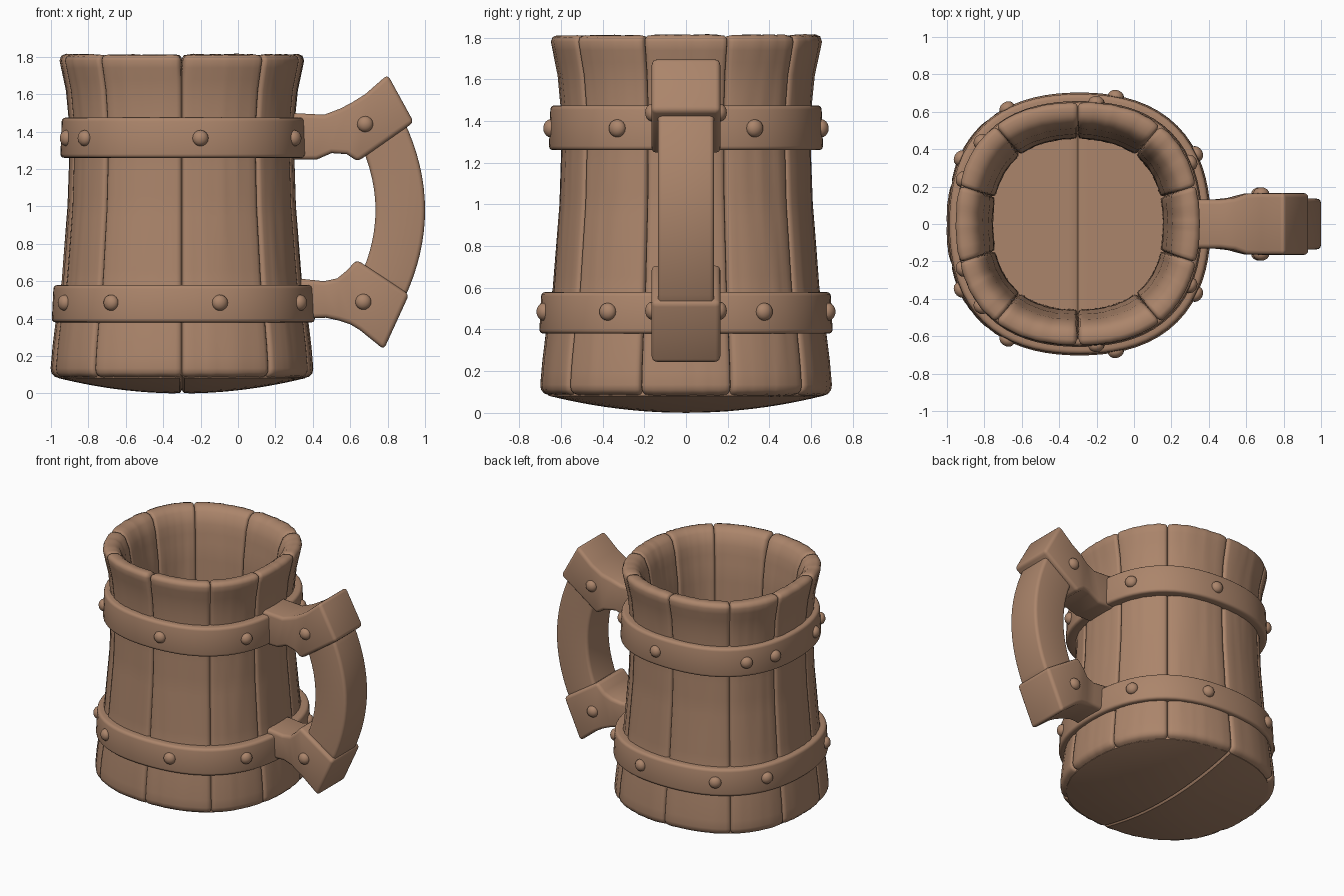
import bpy, bmesh, math, random
from mathutils import Vector, Matrix, noise

random.seed(4)
cube = bpy.data.objects.get("Cube")
if cube:
    bpy.data.objects.remove(cube, do_unlink=True)

CX = -0.30                      # mug axis
HOOP_X = -0.292                 # hoops sit slightly towards the handle
COLOUR = (0.41, 0.235, 0.147, 1)
wood = bpy.data.materials.new("warm brown")
wood.use_nodes = True
wood.diffuse_color = COLOUR
shader = wood.node_tree.nodes["Principled BSDF"]
shader.inputs["Base Color"].default_value = COLOUR
shader.inputs["Roughness"].default_value = 0.8


def finish(name, bm, angle=40):
    bmesh.ops.recalc_face_normals(bm, faces=bm.faces)
    mesh = bpy.data.meshes.new(name)
    bm.to_mesh(mesh)
    bm.free()
    mesh.materials.append(wood)
    obj = bpy.data.objects.new(name, mesh)
    bpy.context.collection.objects.link(obj)
    bpy.ops.object.select_all(action="DESELECT")
    obj.select_set(True)
    bpy.context.view_layer.objects.active = obj
    bpy.ops.object.shade_smooth_by_angle(angle=math.radians(angle))


def loft(name, sections, cyclic=False, bevel=0, angle=40):
    """Skin closed loops of points; cap the ends unless cyclic."""
    bm = bmesh.new()
    loops = [[bm.verts.new(p) for p in s] for s in sections]
    n = len(loops[0])
    pairs = list(zip(loops, loops[1:]))
    if cyclic:
        pairs.append((loops[-1], loops[0]))
    else:
        bm.faces.new(loops[0])
        bm.faces.new(loops[-1])
    for a, b in pairs:
        for i in range(n):
            j = (i + 1) % n
            bm.faces.new((a[i], a[j], b[j], b[i]))
    if bevel:
        bmesh.ops.recalc_face_normals(bm, faces=bm.faces)
        sharp = [e for e in bm.edges if e.calc_face_angle(0) > 0.7]
        bmesh.ops.bevel(bm, geom=sharp, offset=bevel, segments=3,
                        profile=0.5, affect="EDGES")
    finish(name, bm, angle)


def polar(r, a, z, cx=CX):
    """Point on the slightly squared-off round plan of the mug."""
    r *= 1 + 0.055 * math.sin(2 * a) ** 2
    return Vector((cx + r * math.cos(a), r * math.sin(a), z))


def densify(points, step):
    out = []
    for p, q in zip(points, points[1:]):
        p, q = Vector(p), Vector(q)
        n = max(1, round((q - p).length / step))
        out += [p.lerp(q, i / n) for i in range(n)]
    return out + [Vector(points[-1])]


# Staves: one ring of ten planks with rounded grooves between them
profile = densify([(0.5, 0.08), (0.64, 0.08), (0.68, 0.092), (0.696, 0.11),
                   (0.70, 0.135), (0.69, 0.25), (0.674, 0.38), (0.64, 0.6),
                   (0.608, 1.0), (0.60, 1.25), (0.604, 1.48), (0.617, 1.62),
                   (0.642, 1.74), (0.65, 1.78), (0.642, 1.803), (0.62, 1.812),
                   (0.575, 1.808), (0.54, 1.78), (0.51, 1.7), (0.48, 1.5),
                   (0.46, 1.2), (0.455, 0.18)], 0.06)
inward = []
for i in range(len(profile)):
    t = (profile[(i + 1) % len(profile)] - profile[i - 1]).normalized()
    inward.append(Vector((-t.y, t.x)))

seams = [18, 50, 90, 130, 162, 198, 230, 270, 310, 342, 378]
groove = {0: 0.024, 0.012: 0.011, 0.03: 0.003, 0.07: 0.0005}
steps = list(groove) + [0.14 + 0.06 * i for i in range(13)]
steps += [1 - u for u in reversed(list(groove)) if u]
sections = []
for k, (start, end) in enumerate(zip(seams, seams[1:])):
    swell = random.uniform(-0.003, 0.003)
    for u in steps:
        a = math.radians(start + (end - start) * u)
        near = min(u, 1 - u)
        depth = next((d for g, d in groove.items() if abs(g - near) < 1e-4), 0)
        front_seam = (k == 7 and u < 0.5) or (k == 6 and u > 0.5)
        loop = []
        for p, n in zip(profile, inward):
            d = depth
            if front_seam and p.y > 1.7:
                d *= 3
            if 0.1 < near:
                d += swell + 0.004 * noise.noise(Vector((u * 11, p.y * 1.6, k * 3.7 + p.x)))
            q = p + n * d
            loop.append(polar(q.x, a, q.y))
        sections.append(loop)
loft("staves", sections, cyclic=True, angle=50)

# Base: two boards meeting in a groove, domed below
R = 0.66
seam = {0: 0.02, 0.005: 0.01, 0.013: 0.002}
half = list(seam) + [0.05 + 0.06 * i for i in range(10)] + [0.63, 0.65, R * 0.999]
sections = []
for x in [-h for h in reversed(half[1:])] + half:
    dip = seam.get(abs(x), 0)
    w = math.sqrt(R * R - x * x)
    row = [Vector((x, w * (i / 10 - 1))) for i in range(21)]
    plan = [polar(p.length, math.atan2(p.y, p.x), 0.082 * (p.length / R) ** 2) for p in row]
    under = [p + Vector((0, 0, dip)) for p in plan]
    floor = [Vector((p.x, p.y, 0.2 - dip / 2)) for p in reversed(plan)]
    sections.append(under + floor)
loft("base_boards", sections)


# Rivets
def rivet(name, centre, direction):
    bm = bmesh.new()
    turn = Vector(direction).to_track_quat("Z", "Y").to_matrix().to_4x4()
    squash = Matrix.Diagonal((0.043, 0.043, 0.034, 1))
    bmesh.ops.create_uvsphere(bm, u_segments=16, v_segments=10, radius=1,
                              matrix=Matrix.Translation(centre) @ turn @ squash)
    finish(name, bm)


# Hoops with their rivets, mirrored front to back
def hoop(name, z0, z1, r0, r1, rivet_z, angles):
    inner = min(r0, r1) - 0.08
    ring = [(inner, z0), (r0, z0), (r1, z1), (inner, z1)]
    loft(name, [[polar(r, math.tau * i / 72, z, HOOP_X) for r, z in ring]
                for i in range(72)], cyclic=True, bevel=0.02)
    r = (r0 + r1) / 2
    for i, deg in enumerate(angles):
        for side, s in (("back", 1), ("front", -1)):
            a = math.radians(deg) * s
            rivet(f"{name}_rivet_{side}_{i + 1}", polar(r, a, rivet_z, HOOP_X),
                  (math.cos(a), math.sin(a), 0))


hoop("upper_hoop", 1.26, 1.475, 0.658, 0.65, 1.365, (29, 82, 140, 159))
hoop("lower_hoop", 0.38, 0.58, 0.704, 0.694, 0.485, (31, 74, 122, 151))


# Handle brackets: (outer x, outer z, inner x, inner z, half width) stations
def bracket(name, stations, rivet_x, rivet_z):
    loft(name, [[(ox, -w, oz), (ox, w, oz), (ix, w, iz), (ix, -w, iz)]
                for ox, oz, ix, iz, w in stations], bevel=0.024)
    for side, s in (("back", 1), ("front", -1)):
        rivet(f"{name}_rivet_{side}", (rivet_x, 0.162 * s, rivet_z), (0, s, 0))


bracket("upper_bracket", [(0.28, 1.50, 0.28, 1.25, 0.13),
                          (0.46, 1.49, 0.42, 1.25, 0.13),
                          (0.54, 1.52, 0.50, 1.285, 0.14),
                          (0.60, 1.55, 0.58, 1.28, 0.162),
                          (0.68, 1.60, 0.64, 1.24, 0.165),
                          (0.80, 1.705, 0.94, 1.45, 0.165)], 0.68, 1.44)
bracket("lower_bracket", [(0.32, 0.40, 0.32, 0.615, 0.13),
                          (0.47, 0.405, 0.46, 0.60, 0.13),
                          (0.54, 0.39, 0.53, 0.615, 0.14),
                          (0.60, 0.37, 0.58, 0.655, 0.162),
                          (0.65, 0.34, 0.635, 0.715, 0.165),
                          (0.78, 0.235, 0.915, 0.53, 0.165)], 0.67, 0.49)

# Curved wooden grip
grip = []
for i in range(17):
    t = (i / 8 - 1) * 1.05
    xo, zo = 1.0 - 0.1 * t * t, 0.98 + 0.45 * t
    xi, zi = 0.735 - 0.07 * t * t, 0.98 + 0.33 * t
    grip.append([(xo, -0.135, zo), (xo, 0.135, zo), (xi, 0.135, zi), (xi, -0.135, zi)])
loft("grip", grip, bevel=0.022)
